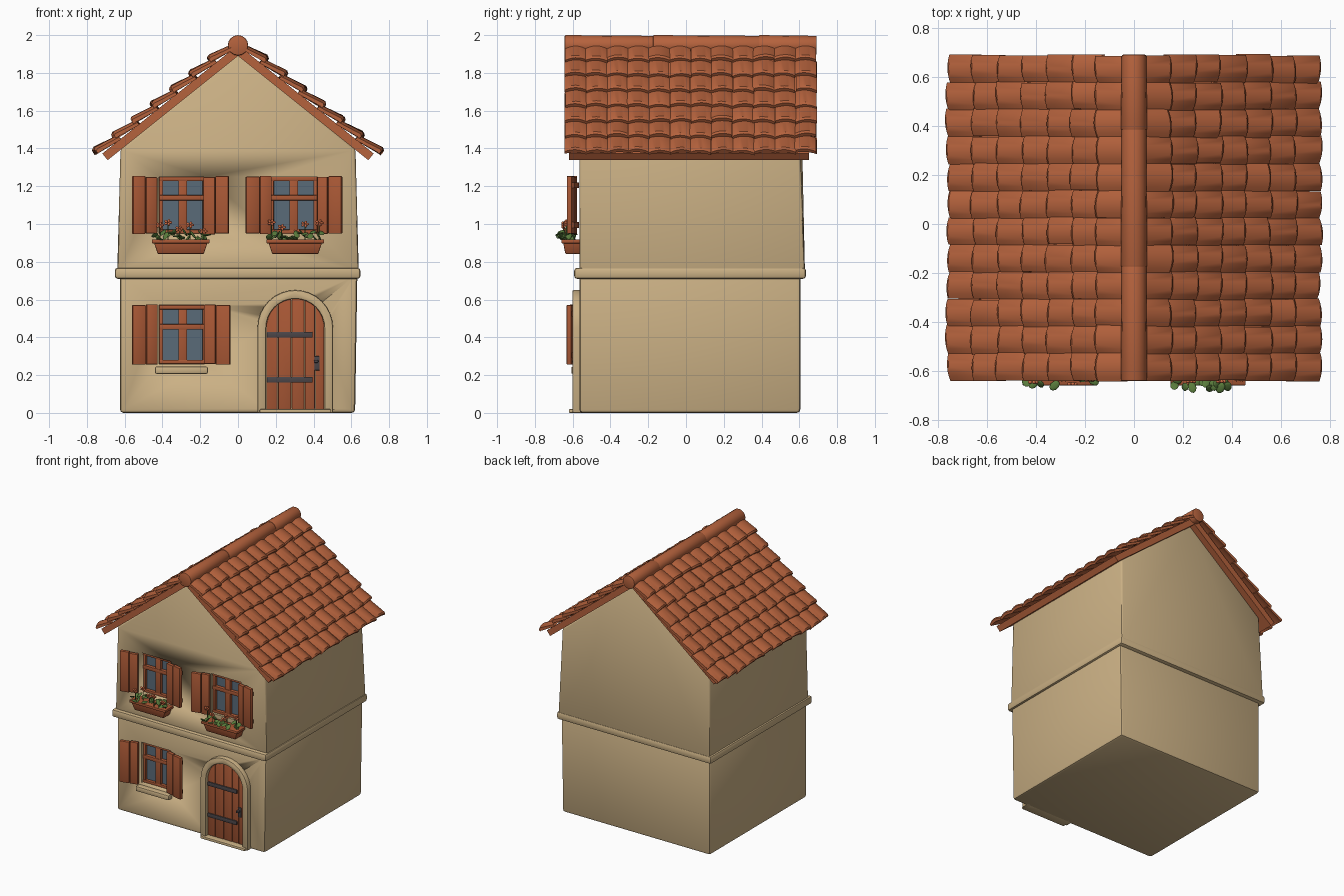
import bpy, bmesh, math, random
from mathutils import Vector, Matrix

if "Cube" in bpy.data.objects:
    bpy.data.objects.remove(bpy.data.objects["Cube"])
random.seed(4)
R = random.uniform


def material(name, *rgb):
    m = bpy.data.materials.new(name)
    m.diffuse_color = (*rgb, 1)
    m.use_nodes = True
    m.node_tree.nodes["Principled BSDF"].inputs["Base Color"].default_value = m.diffuse_color
    return m


PLASTER = material("plaster", 0.60, 0.44, 0.235)
TILE = material("roof_tile", 0.46, 0.122, 0.046)
WOOD = material("red_wood", 0.40, 0.098, 0.036)
GLASS = material("window_glass", 0.10, 0.145, 0.19)
IRON = material("iron", 0.07, 0.06, 0.065)
LEAF = material("leaf", 0.10, 0.20, 0.045)
PETAL = material("petal", 0.62, 0.15, 0.06)


def finish(name, bm, mat, bevel=0, smooth=True):
    bmesh.ops.recalc_face_normals(bm, faces=bm.faces)
    me = bpy.data.meshes.new(name)
    bm.to_mesh(me)
    bm.free()
    ob = bpy.data.objects.new(name, me)
    bpy.context.collection.objects.link(ob)
    me.materials.append(mat)
    bpy.ops.object.select_all(action='DESELECT')
    ob.select_set(True)
    bpy.context.view_layer.objects.active = ob
    if bevel:
        mod = ob.modifiers.new("bevel", 'BEVEL')
        mod.width, mod.segments, mod.limit_method = bevel, 2, 'ANGLE'
        bpy.ops.object.modifier_apply(modifier="bevel")
    if smooth:
        bpy.ops.object.shade_smooth_by_angle(angle=math.radians(40))
    return ob


def prism(name, pts, y0, y1, mat, bevel=0, warp=None):
    """Extrude an x-z outline from y0 to y1."""
    bm = bmesh.new()
    a = [bm.verts.new((x, y0, z)) for x, z in pts]
    b = [bm.verts.new((x, y1, z)) for x, z in pts]
    bm.faces.new(a)
    bm.faces.new(b[::-1])
    for i in range(len(a)):
        j = (i + 1) % len(a)
        bm.faces.new((a[i], b[i], b[j], a[j]))
    if warp:
        for v in bm.verts:
            v.co = warp(v.co)
    return finish(name, bm, mat, bevel)


def box(name, x0, x1, y0, y1, z0, z1, mat, bevel=0, warp=None):
    return prism(name, [(x0, z0), (x1, z0), (x1, z1), (x0, z1)], y0, y1, mat, bevel, warp)


def cut(ob, cutter):
    mod = ob.modifiers.new("recess", 'BOOLEAN')
    mod.operation, mod.solver, mod.object = 'DIFFERENCE', 'EXACT', cutter
    bpy.context.view_layer.objects.active = ob
    bpy.ops.object.modifier_apply(modifier="recess")
    bpy.data.objects.remove(cutter)


# Walls: lower storey, belt course, gabled upper storey
lower = box("lower_wall", -0.625, 0.62, -0.565, 0.605, 0, 0.74, PLASTER, 0.018,
            lambda c: Vector((c.x + (0.012 if c.x > 0 and c.z > 0.5 else 0), c.y, c.z)))


def flare(c):
    return Vector((c.x * 1.015, 0.63 if c.y > 0 else c.y, c.z)) if c.z < 0.8 else c


upper = prism("upper_wall", [(-0.63, 0.74), (0.63, 0.74), (0.622, 1.395), (0, 1.9), (-0.622, 1.395)],
              -0.565, 0.605, PLASTER, 0.014, flare)
box("belt_course", -0.652, 0.648, -0.592, 0.635, 0.71, 0.768, PLASTER, 0.015)

# Roof deck
ang = math.atan(0.8)
sa, ca = math.sin(ang), math.cos(ang)


def roof_point(side, u, n, y):
    """u runs down the slope, n is the height above the deck underside."""
    return Vector((side * (u * ca + n * sa), y, 1.89 - u * sa + n * ca))


T = 0.045
half = [(0.69, 1.338), (0.718, 1.373)]
prism("roof_deck", [(0, 1.89), half[0], half[1], (0, 1.89 + T / ca),
                    (-half[1][0], half[1][1]), (-half[0][0], half[0][1])], -0.62, 0.65, TILE)

# Arched roof tiles in overlapping rows
ROWS, COLS, SEG = 7, 12, 6
pitch, width = 0.909 / ROWS, 1.33 / COLS
for side, label in ((1, "right"), (-1, "left")):
    bm = bmesh.new()
    for row in range(ROWS):
        for col in range(COLS):
            yc = -0.64 + (col + 0.5) * width + R(-0.003, 0.003)
            w = width * R(0.98, 1.05)
            u0, u1 = row * pitch - (0.015 if row else 0), (row + 1) * pitch + R(-0.008, 0.006)
            skew, lift = R(-0.006, 0.006), R(0.018, 0.024)
            # (distance, base height, top height) with a rounded lower lip
            stations = [(u0, T, T + 0.016), (u1 - 0.012, T + lift, T + lift + 0.022),
                        (u1, T + lift, T + lift + 0.015)]
            rings = []
            for u, nb, nt in stations:
                ring = []
                for k in range(SEG + 1):
                    t = 2 * k / SEG - 1
                    arch = 0.015 * (1 - t * t) - 0.004
                    ring.append((u + skew * t, nt + arch, yc + t * w / 2))
                for k in range(SEG, -1, -1):
                    t = 2 * k / SEG - 1
                    ring.append((u + skew * t, nb + 0.010 * (1 - t * t) - 0.004, yc + t * w / 2))
                rings.append([bm.verts.new(roof_point(side, *p)) for p in ring])
            for a, b in zip(rings, rings[1:]):
                for k in range(len(a)):
                    m = (k + 1) % len(a)
                    bm.faces.new((a[k], a[m], b[m], b[k]))
            bm.faces.new(rings[0][::-1])
            bm.faces.new(rings[-1])
    finish("roof_tiles_" + label, bm, TILE)

# Ridge caps
for i, (y0, y1) in enumerate([(-0.642, -0.16), (-0.175, 0.4), (0.385, 0.692)]):
    bm = bmesh.new()
    bmesh.ops.create_cone(bm, cap_ends=True, segments=16, radius1=0.054, radius2=0.050, depth=y1 - y0,
                          matrix=Matrix.Translation((0, (y0 + y1) / 2, 1.946)) @ Matrix.Rotation(-math.pi / 2, 4, 'X'))
    finish(f"ridge_cap_{i}", bm, TILE, 0.006)


# Windows with frames and open shutters
def shutter(name, x0, x1, z0, z1, hinge_left, angle):
    hx, sgn = (x0, 1) if hinge_left else (x1, -1)
    turn = Matrix.Translation((hx, -0.575, 0)) @ Matrix.Rotation(-sgn * math.radians(angle), 4, 'Z') \
        @ Matrix.Translation((-hx, 0.575, 0))
    mid = (x0 + x1) / 2 + R(-0.01, 0.01)
    for k, (a, b) in enumerate([(x0, mid - 0.0015), (mid + 0.0015, x1)]):
        box(f"{name}_plank_{k}", a, b, -0.602, -0.575, z0 + R(0, .006), z1 - R(0, .008), WOOD, 0.005,
            lambda c: turn @ c)
    for zz in (z0 + 0.05, z1 - 0.05):
        box(name + "_batten", x0 + 0.01, x1 - 0.01, -0.577, -0.565, zz - 0.015, zz + 0.015, WOOD, 0,
            lambda c: turn @ c)


def window(name, wall, cx, z0, z1, left, right):
    x0, x1 = cx - 0.125, cx + 0.125
    cut(wall, box("recess_cutter", x0, x1, -0.7, -0.515, z0, z1, PLASTER))
    box(name + "_glass", x0, x1, -0.526, -0.514, z0, z1, GLASS)
    zt = z0 + (z1 - z0) * 0.63
    bars = [(x0, x0 + 0.02, z0, z1), (x1 - 0.02, x1, z0, z1), (cx - 0.023, cx + 0.023, z0, z1),
            (x0, x1, z0, z0 + 0.02), (x0, x1, z1 - 0.022, z1), (x0, x1, zt - 0.014, zt + 0.014)]
    for i, (a, b, c, d) in enumerate(bars):
        box(f"{name}_bar_{i}", a, b, -0.546 - 0.001 * i, -0.516, c, d, WOOD, 0.003)
    shutter(name + "_left_shutter", *left, z0 - 0.005, z1 + 0.005, False, 13)
    shutter(name + "_right_shutter", *right, z0 - 0.005, z1 + 0.005, True, 13)


window("upper_left_window", upper, -0.292, 0.95, 1.25, (-0.565, -0.432), (-0.178, -0.042))
window("upper_right_window", upper, 0.295, 0.95, 1.25, (0.035, 0.172), (0.425, 0.557))
window("lower_window", lower, -0.292, 0.26, 0.57, (-0.567, -0.43), (-0.176, -0.035))
box("window_sill", -0.44, -0.16, -0.607, -0.55, 0.207, 0.245, PLASTER, 0.008)


# Flower boxes with leaves and blossoms
def blob(bm, centre, scale, turn):
    bmesh.ops.create_icosphere(bm, subdivisions=2, radius=1, matrix=Matrix.Translation(centre) @ turn
                               @ Matrix.Diagonal((*scale, 1)))


for label, cx in (("left", -0.303), ("right", 0.303)):
    def taper(c, cx=cx):
        k = 1 if c.z > 0.88 else 0.84
        return Vector((cx + (c.x - cx) * k, -0.57 + (c.y + 0.57) * k, c.z))
    box(f"flower_box_{label}", cx - 0.145, cx + 0.145, -0.652, -0.56, 0.842, 0.91, WOOD, 0.004, taper)
    box(f"flower_box_rim_{label}", cx - 0.153, cx + 0.153, -0.66, -0.56, 0.898, 0.918, WOOD, 0.004)
    leaves, petals = bmesh.new(), bmesh.new()
    for i in range(20):
        p = Vector((cx - 0.145 + 0.29 * (i + 0.5) / 20, R(-0.675, -0.59), R(0.915, 0.96)))
        turn = Matrix.Rotation(R(0, 6.28), 4, 'Z') @ Matrix.Rotation(R(-1.2, 1.2), 4, 'X')
        blob(leaves, p, (0.017, 0.024, 0.005), turn)
    for i in range(5):
        x = cx - 0.12 + 0.06 * i + R(-0.012, 0.012)
        y, z = R(-0.66, -0.61), R(0.955, 1.01)
        bmesh.ops.create_cone(leaves, segments=6, radius1=0.003, radius2=0.003, depth=z - 0.9, cap_ends=True,
                              matrix=Matrix.Translation((x, y, (z + 0.9) / 2)))
        for k in range(5):
            a = k * 1.2566
            blob(petals, Vector((x + 0.013 * math.cos(a), y - 0.004, z + 0.009 * math.sin(a))),
                 (0.010, 0.007, 0.007), Matrix.Rotation(-a, 4, 'Y'))
    finish(f"leaves_{label}", leaves, LEAF)
    finish(f"blossoms_{label}", petals, PETAL)

# Arched doorway: surround, planks, straps, handle and step
DX, DZ = 0.303, 0.45


def arch(r, base, n=16):
    return [(DX + r, base)] + [(DX + r * math.cos(math.pi * k / n), DZ + r * math.sin(math.pi * k / n))
                               for k in range(n + 1)] + [(DX - r, base)]


cut(lower, prism("door_cutter", arch(0.156, 0.018), -0.7, -0.535, PLASTER))
prism("door_surround", arch(0.2, 0.0) + arch(0.154, 0.0)[::-1], -0.602, -0.53, PLASTER, 0.008)
edges = [-0.154, -0.092, -0.02, 0.05, 0.105, 0.154]
for i, (a, b) in enumerate(zip(edges, edges[1:])):
    a, b = a + 0.0015, b - 0.0015
    top = [(DX + x, DZ + math.sqrt(max(0, 0.154 ** 2 - x * x))) for x in [b + (a - b) * k / 5 for k in range(6)]]
    prism(f"door_plank_{i}", [(DX + a, 0.02), (DX + b, 0.02)] + top, -0.572 - R(0, 0.004), -0.53, WOOD, 0.003)
for i, z in enumerate((0.175, 0.413)):
    box(f"door_strap_{i}", 0.152, 0.395, -0.584, -0.57, z - 0.015, z + 0.015, IRON, 0.003)
box("handle_plate", 0.405, 0.432, -0.582, -0.57, 0.225, 0.30, IRON, 0.003)
box("door_handle", 0.402, 0.425, -0.603, -0.575, 0.265, 0.28, IRON, 0.004)
box("door_step", 0.115, 0.49, -0.62, -0.54, 0, 0.02, PLASTER, 0.005)
